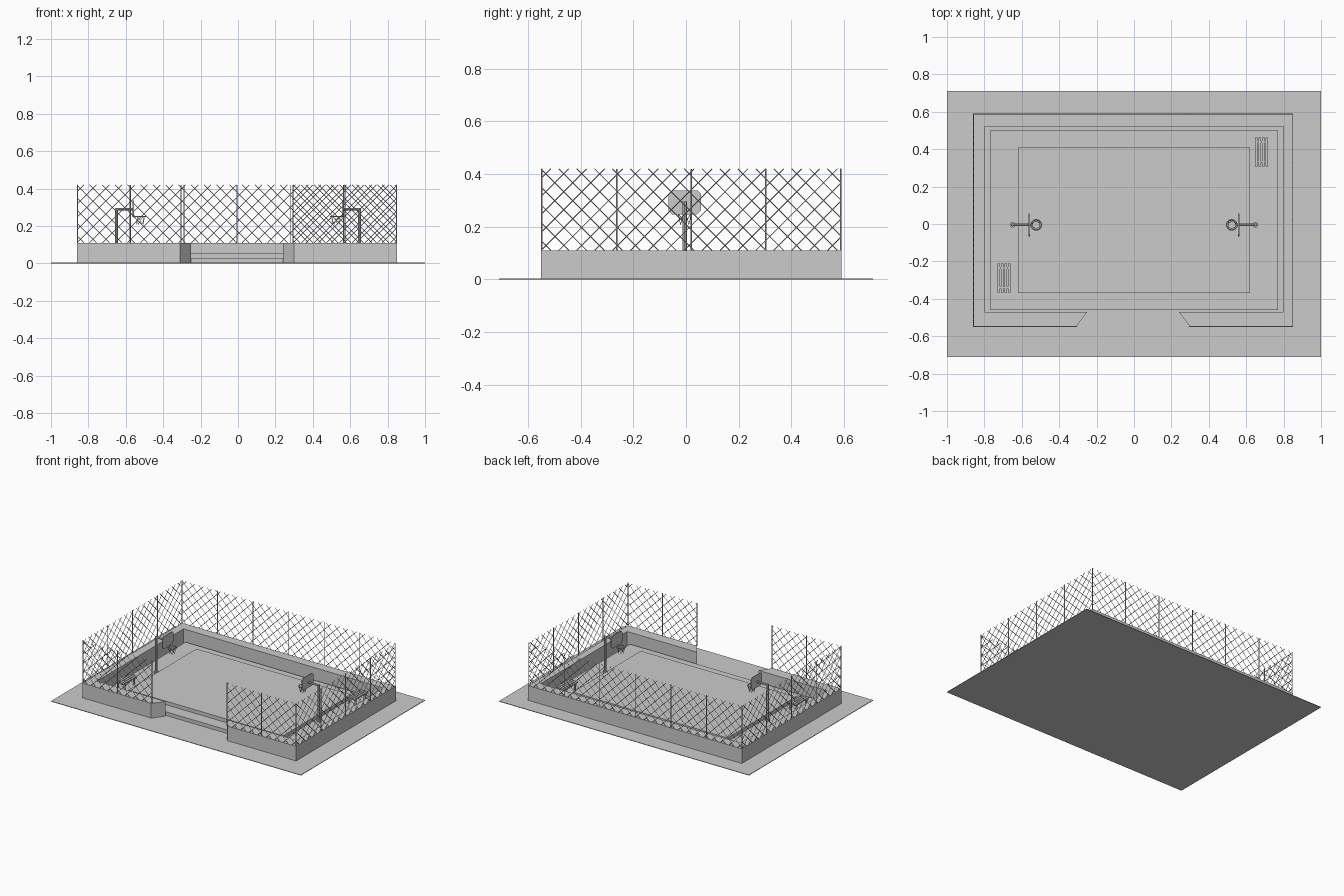
import bpy, bmesh, math
from mathutils import Vector, Matrix

if "Cube" in bpy.data.objects:
    bpy.data.objects.remove(bpy.data.objects["Cube"])


def finish(name, bm):
    bmesh.ops.recalc_face_normals(bm, faces=bm.faces)
    me = bpy.data.meshes.new(name)
    bm.to_mesh(me)
    bm.free()
    ob = bpy.data.objects.new(name, me)
    bpy.context.collection.objects.link(ob)
    return ob


def add_box(bm, x0, x1, y0, y1, z0, z1):
    m = Matrix.Translation(((x0 + x1) / 2, (y0 + y1) / 2, (z0 + z1) / 2))
    m = m @ Matrix.Diagonal((x1 - x0, y1 - y0, z1 - z0, 1))
    bmesh.ops.create_cube(bm, size=1, matrix=m)


def box(name, *dims):
    bm = bmesh.new()
    add_box(bm, *dims)
    return finish(name, bm)


def bar(bm, p, q, r, sides=4):
    p, q = Vector(p), Vector(q)
    d = q - p
    if d.length < 1e-4:
        return
    m = Matrix.Translation((p + q) / 2) @ d.to_track_quat('Z', 'Y').to_matrix().to_4x4()
    bmesh.ops.create_cone(bm, cap_ends=True, segments=sides, radius1=r, radius2=r,
                          depth=d.length, matrix=m)


def prism(bm, pts, offset):
    f = bm.faces.new([bm.verts.new(p) for p in pts])
    ext = bmesh.ops.extrude_face_region(bm, geom=[f])
    bmesh.ops.translate(bm, vec=offset,
                        verts=[v for v in ext['geom'] if isinstance(v, bmesh.types.BMVert)])


# ground plate and two court levels
box("ground_plate", -1, 1, -.71, .71, 0, .004)
box("court_apron", -.77, .77, -.46, .50, .004, .03)
box("court_floor", -.62, .62, -.37, .41, .03, .056)

# surrounding wall with an angled front opening
outline = [(-.31, -.55), (-.86, -.55), (-.86, .59), (.85, .59), (.85, -.55), (.30, -.55),
           (.24, -.47), (.80, -.47), (.80, .52), (-.80, .52), (-.80, -.47), (-.25, -.47)]
bm = bmesh.new()
prism(bm, [(x, y, .004) for x, y in outline], (0, 0, .106))
finish("low_wall", bm)

# chain-link fence: diagonal wires clipped to each run, plus posts
Z0, Z1, STEP = .11, .42, .068
H = Z1 - Z0


def fence(name, a, b, panels):
    a, b = Vector((*a, 0)), Vector((*b, 0))
    length = (b - a).length
    u = (b - a) / length
    at = lambda s, z: a + u * s + Vector((0, 0, z))
    bm = bmesh.new()
    s = -H + STEP / 2
    while s < length:
        s0, s1 = max(s, 0), min(s + H, length)
        bar(bm, at(s0, Z0 + s0 - s), at(s1, Z0 + s1 - s), .0019)
        bar(bm, at(s0, Z1 - s0 + s), at(s1, Z1 - s1 + s), .0019)
        s += STEP
    for i in range(panels + 1):
        t = length * i / panels
        bar(bm, at(t, Z0), at(t, Z1), .003, 6)
    finish(name, bm)


fence("fence_back", (-.858, .587), (.848, .587), 6)
fence("fence_left", (-.858, -.547), (-.858, .587), 4)
fence("fence_right", (.848, -.547), (.848, .587), 4)
fence("fence_front_left", (-.858, -.547), (-.305, -.547), 2)
fence("fence_front_right", (.848, -.547), (.295, -.547), 2)

# basketball hoops, mirrored left and right
YC = -.005
for side, sx in (("left", -1), ("right", 1)):
    bm = bmesh.new()
    bar(bm, (sx * .65, YC, .03), (sx * .65, YC, .295), .008, 8)
    bar(bm, (sx * .65, YC, .03), (sx * .65, YC, .045), .015, 8)
    bar(bm, (sx * .657, YC, .29), (sx * .56, YC, .29), .007, 8)
    finish(f"hoop_pole_{side}", bm)

    prof = [(-.062, .262), (-.047, .247), (.047, .247), (.062, .262),
            (.062, .325), (.05, .337), (-.05, .337), (-.062, .325)]
    bm = bmesh.new()
    prism(bm, [(sx * .557, YC + y, z) for y, z in prof], (sx * .006, 0, 0))
    finish(f"backboard_{side}", bm)

    cx = sx * .523
    bm = bmesh.new()
    N = 12
    ring = lambda r, z, k: (cx + r * math.cos(k * math.tau / N),
                            YC + r * math.sin(k * math.tau / N), z)
    for k in range(N):
        bar(bm, ring(.029, .25, k), ring(.029, .25, k + 1), .003, 6)
    bar(bm, (sx * .56, YC, .25), (sx * .551, YC, .25), .006)
    finish(f"hoop_ring_{side}", bm)

    bm = bmesh.new()
    for k in range(0, N, 2):
        for d in (-1, 1):
            bar(bm, ring(.028, .25, k), ring(.021, .23, k + d), .0014)
            bar(bm, ring(.021, .23, k + d), ring(.018, .208, k + 2 * d), .0014)
    finish(f"hoop_net_{side}", bm)

# slatted benches
for side, x0, y0 in (("left", -.73, -.365), ("right", .647, .308)):
    bm = bmesh.new()
    for i in range(4):
        add_box(bm, x0 + i * .0187, x0 + i * .0187 + .014, y0, y0 + .155, .078, .086)
    for dy in (.02, .125):
        add_box(bm, x0, x0 + .07, y0 + dy, y0 + dy + .01, .07, .078)
        for dx in (.004, .056):
            add_box(bm, x0 + dx, x0 + dx + .01, y0 + dy, y0 + dy + .01, .03, .07)
    finish(f"bench_{side}", bm)
